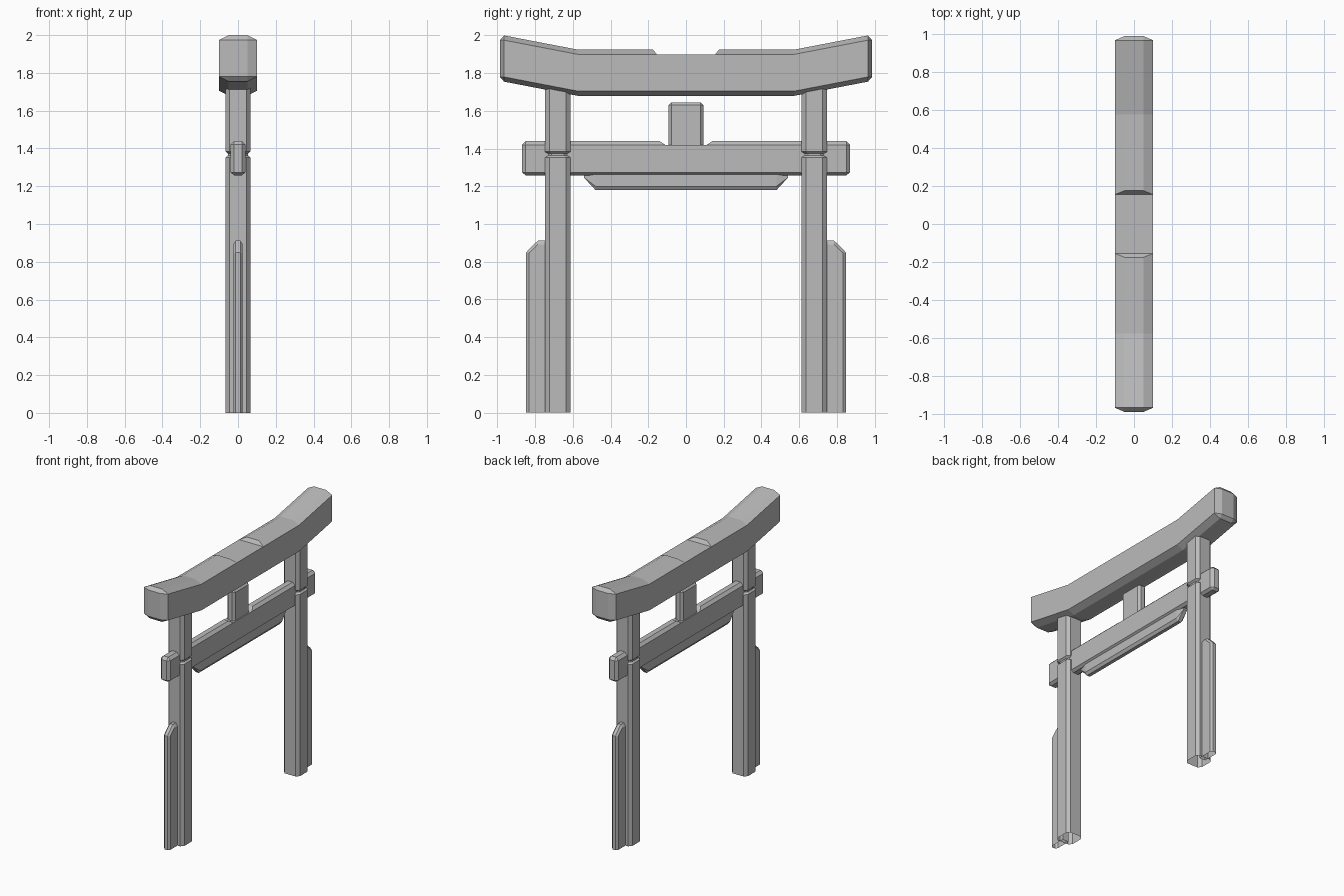
import bpy, bmesh

cube = bpy.data.objects.get("Cube")
if cube:
    bpy.data.objects.remove(cube, do_unlink=True)

GREY = (0.5, 0.5, 0.5, 1)
stone = bpy.data.materials.new("plain_grey")
stone.use_nodes = True
stone.diffuse_color = GREY
stone.node_tree.nodes["Principled BSDF"].inputs["Base Color"].default_value = GREY


def section(pos, w, lo, hi, cx, cl, ch):
    """Chamfered rectangle: half width w, from lo to hi, corner cut cx by cl (low) / ch (high)."""
    half = [(w - cx * (cl > 0), lo), (w, lo + cl), (w, hi - ch), (w - cx * (ch > 0), hi)]
    return pos, half + [(-x, v) for x, v in reversed(half)]


def loft(name, axis, sections, mirror=False, open_base=False):
    """Join sections along an axis; optionally repeat at -y and leave the foot open."""
    bm = bmesh.new()
    rings = []
    for pos, pts in sections:
        rings.append([bm.verts.new((x, pos, v) if axis == "y" else (x, v, pos))
                      for x, v in pts])
    for a, b in zip(rings, rings[1:]):
        for i in range(len(a)):
            j = (i + 1) % len(a)
            bm.faces.new((a[i], a[j], b[j], b[i]))
    bm.faces.new(rings[0])
    bm.faces.new(rings[-1])
    bmesh.ops.remove_doubles(bm, verts=bm.verts[:], dist=0.0005)
    bmesh.ops.recalc_face_normals(bm, faces=bm.faces[:])
    if open_base:
        foot = [f for f in bm.faces if all(v.co.z < 0.001 for v in f.verts)]
        bmesh.ops.delete(bm, geom=foot, context="FACES")
    for side in ((1, -1) if mirror else (1,)):
        part = bm.copy()
        if side < 0:
            for v in part.verts:
                v.co.y *= -1
            bmesh.ops.reverse_faces(part, faces=part.faces[:])
        label = name if not mirror else ("back_" if side > 0 else "front_") + name
        mesh = bpy.data.meshes.new(label)
        part.to_mesh(mesh)
        part.free()
        mesh.materials.append(stone)
        bpy.context.collection.objects.link(bpy.data.objects.new(label, mesh))
    bm.free()


def symmetric(half):
    """Complete a list of sections running outward from the middle."""
    return [(-p, pts) for p, pts in reversed(half)] + half


# Upswept top beam with a shallow notch in the middle of its ridge
loft("top_beam", "y", symmetric([
    section(0.155, 0.1, 1.68, 1.90, 0.05, 0.025, 0),
    section(0.175, 0.1, 1.68, 1.925, 0.05, 0.025, 0.025),
    section(0.575, 0.1, 1.68, 1.925, 0.05, 0.025, 0.025),
    section(0.965, 0.1, 1.755, 2.0, 0.05, 0.025, 0.025),
    section(0.987, 0.05, 1.78, 1.975, 0, 0, 0),
]))

# Tie beam with the same notch under the strut
loft("tie_beam", "y", symmetric([
    section(0.11, 0.04, 1.258, 1.42, 0.02, 0.015, 0),
    section(0.14, 0.04, 1.258, 1.44, 0.02, 0.015, 0.02),
    section(0.85, 0.04, 1.258, 1.44, 0.02, 0.015, 0.02),
    section(0.87, 0.02, 1.273, 1.42, 0, 0, 0),
]))

# Board below the tie beam, with slanted ends
loft("lower_board", "y", symmetric([
    section(0.48, 0.027, 1.18, 1.28, 0.014, 0.02, 0),
    section(0.54, 0.014, 1.245, 1.28, 0, 0, 0),
]))

# Centre strut
loft("centre_strut", "z", [
    section(1.38, 0.032, -0.092, 0.092, 0.015, 0.015, 0.015),
    section(1.63, 0.032, -0.092, 0.092, 0.015, 0.015, 0.015),
    section(1.645, 0.017, -0.077, 0.077, 0, 0, 0),
])

# Posts, grooved where the tie beam passes through
post = [(0, 0), (1.352, 0), (1.363, 0.012), (1.373, 0.012), (1.384, 0), (1.75, 0)]
loft("post", "z", [
    section(z, 0.066 - d, 0.613 + d, 0.748 - d, 0.02, 0.023, 0.023) for z, d in post
], mirror=True, open_base=True)

# Buttress fins on the outer sides of the posts
loft("buttress_fin", "y", [
    section(0.72, 0.025, 0, 0.912, 0.013, 0, 0.02),
    section(0.785, 0.025, 0, 0.912, 0.013, 0, 0.02),
    section(0.832, 0.025, 0, 0.867, 0.013, 0, 0.02),
    section(0.848, 0.012, 0, 0.848, 0, 0, 0),
], mirror=True, open_base=True)
